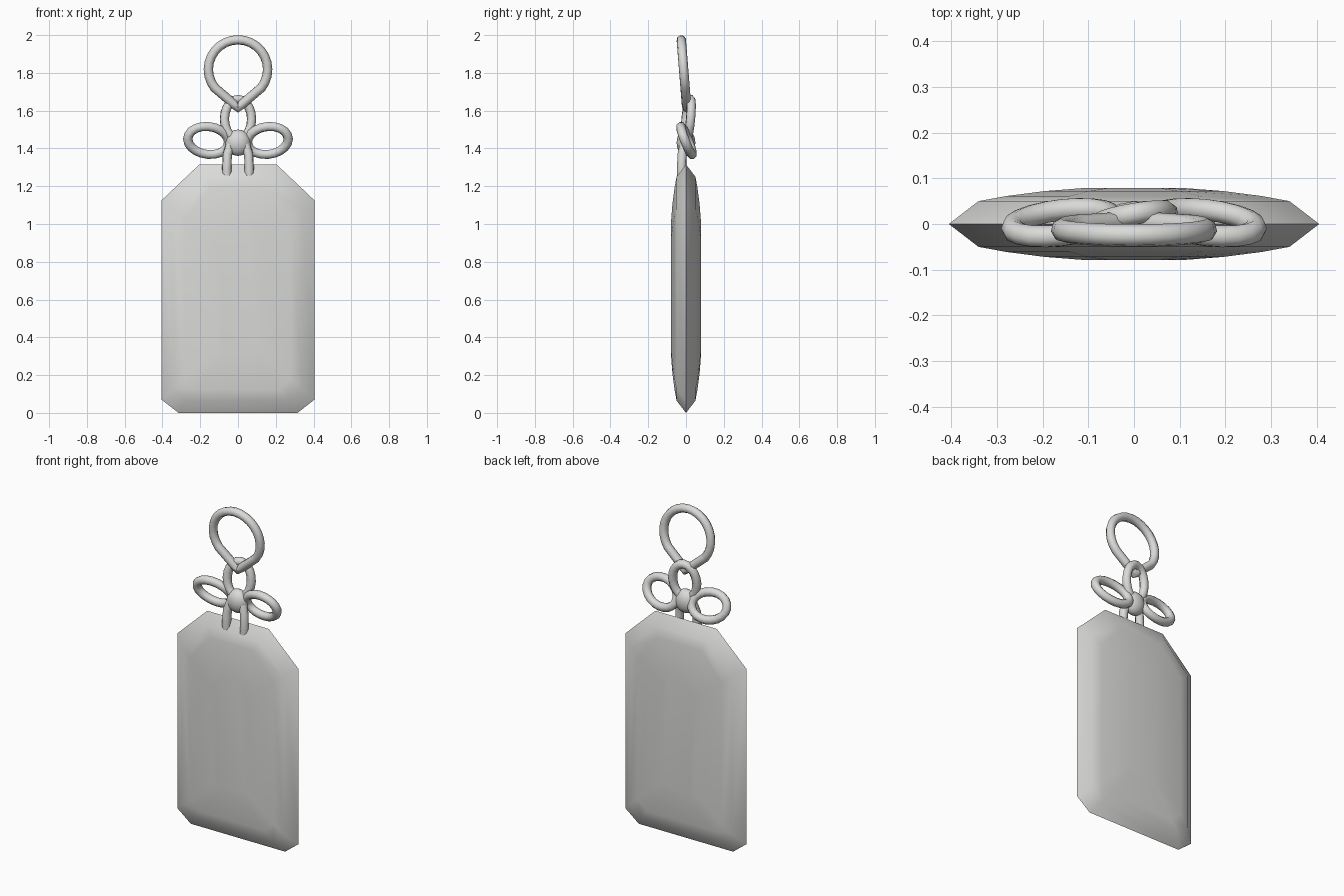
import bpy, bmesh, math

if "Cube" in bpy.data.objects:
    bpy.data.objects.remove(bpy.data.objects["Cube"])

grey = bpy.data.materials.new("light grey")
grey.diffuse_color = (0.7, 0.7, 0.69, 1)
grey.use_nodes = True
grey.node_tree.nodes["Principled BSDF"].inputs["Base Color"].default_value = grey.diffuse_color


def finish(obj, angle):
    bpy.ops.object.select_all(action='DESELECT')
    obj.select_set(True)
    bpy.context.view_layer.objects.active = obj
    if obj.type == 'CURVE':
        bpy.ops.object.convert(target='MESH')
        obj = bpy.context.view_layer.objects.active
    bpy.ops.object.shade_smooth_by_angle(angle=math.radians(angle))
    return obj


def cord(name, pts, cyclic=True, radius=0.025):
    cu = bpy.data.curves.new(name, 'CURVE')
    cu.dimensions = '3D'
    cu.bevel_depth = radius
    cu.bevel_resolution = 2
    cu.use_fill_caps = True
    sp = cu.splines.new('POLY')
    sp.points.add(len(pts) - 1)
    for p, co in zip(sp.points, pts):
        p.co = (*co, 1)
    sp.use_cyclic_u = cyclic
    cu.materials.append(grey)
    ob = bpy.data.objects.new(name, cu)
    bpy.context.collection.objects.link(ob)
    return finish(ob, 50)


# pouch: padded tag, rings of the outline shrinking as the depth grows
half = [(0.405, 0.07), (0.405, 1.125), (0.205, 1.315)]
outline = [(0.315, 0.0)] + half + [(-x, z) for x, z in reversed(half)] + [(-0.315, 0.0)]
CZ, HX, HZ = 0.657, 0.405, 0.657
rings = [(0.065, 0.050), (0.125, 0.061), (0.21, 0.072), (0.30, 0.079)]
bm = bmesh.new()


def ring(inset, y):
    sx, sz = 1 - inset / HX, 1 - inset / HZ
    return [bm.verts.new((x * sx, y, CZ + (z - CZ) * sz)) for x, z in outline]


edge = ring(0, 0)
n = len(outline)
for side in (-1, 1):
    prev = edge
    for inset, depth in rings:
        cur = ring(inset, side * depth)
        for i in range(n):
            j = (i + 1) % n
            bm.faces.new((prev[i], prev[j], cur[j], cur[i]))
        prev = cur
    bm.faces.new(prev)
bmesh.ops.recalc_face_normals(bm, faces=bm.faces)
me = bpy.data.meshes.new("pouch")
bm.to_mesh(me)
bm.free()
me.materials.append(grey)
pouch = bpy.data.objects.new("pouch", me)
bpy.context.collection.objects.link(pouch)
finish(pouch, 35)

# hanging loop: round top narrowing to a point, leaning forward
pts = []
for k in range(21):
    a = math.radians(-38 + 256 * k / 20)
    z = 1.818 + 0.157 * math.sin(a)
    pts.append((0.157 * math.cos(a), -0.025 + 0.08 * (1.975 - z), z))
pts += [(-0.022, 0.002, 1.635), (0, 0.005, 1.615), (0.022, 0.002, 1.635)]
cord("hanging_loop", pts)

# middle loop linking the hanging loop and the knot
pts = []
for k in range(20):
    a = 2 * math.pi * k / 20
    pts.append((0.072 * math.cos(a), 0.012 + 0.012 * math.cos(a) + 0.01 * math.sin(a),
                1.555 + 0.105 * math.sin(a)))
cord("middle_loop", pts)

# bow loops, top edge forward and bottom edge back
for side, name in ((-1, "bow_loop_left"), (1, "bow_loop_right")):
    pts = []
    for k in range(20):
        a = 2 * math.pi * k / 20
        c, s = math.cos(a), math.sin(a)
        pts.append((side * (0.158 + 0.108 * c), 0.003 - 0.028 * s - 0.012 * c,
                    1.442 + 0.074 * s + 0.008 * c))
    cord(name, pts)

# knot
bpy.ops.mesh.primitive_uv_sphere_add(segments=12, ring_count=8, radius=1, location=(0, 0, 1.43))
knot = bpy.context.object
knot.name = "knot"
knot.scale = (0.068, 0.05, 0.07)
knot.data.materials.append(grey)
finish(knot, 60)

# cord ends running from the knot into the pouch
for side, name in ((-1, "cord_end_left"), (1, "cord_end_right")):
    cord(name, [(side * 0.04, -0.01, 1.42), (side * 0.056, -0.02, 1.37),
                (side * 0.06, -0.024, 1.29), (side * 0.058, -0.022, 1.245)], cyclic=False)
